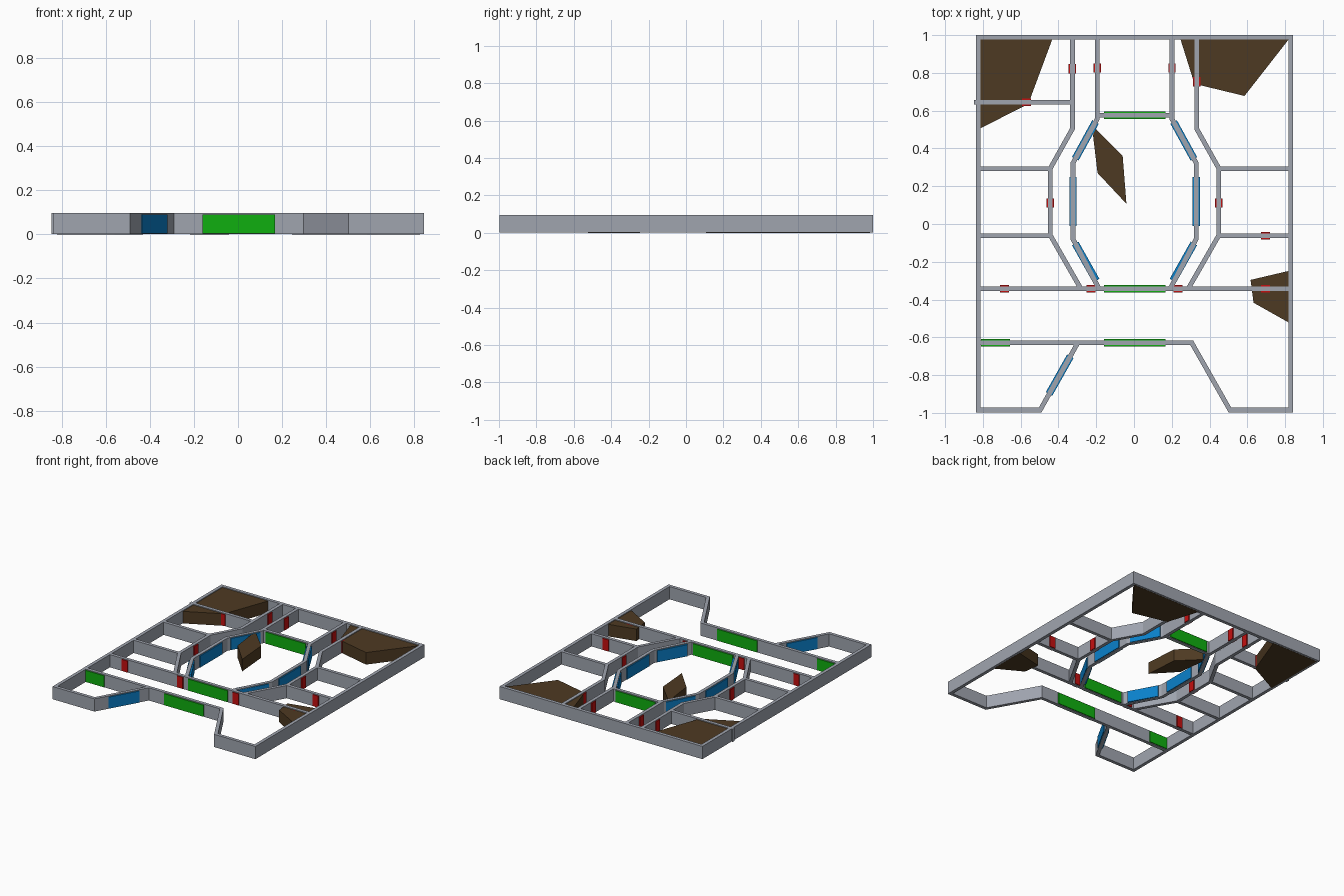
import bpy
import bmesh
from mathutils import Vector

if "Cube" in bpy.data.objects:
    bpy.data.objects.remove(bpy.data.objects["Cube"], do_unlink=True)

WALL_TOP, PANEL_TOP = 0.096, 0.09
THICK, PANEL_THICK = 0.025, 0.039
LEFT, RIGHT, BACK, FRONT = -0.824, 0.83, 0.988, -0.985
HALL, LOBBY = -0.343, -0.628
AXIS = 0.003  # mirror line of the inner rooms


def material(name, rgb):
    m = bpy.data.materials.new(name)
    m.use_nodes = True
    m.diffuse_color = (*rgb, 1)
    m.node_tree.nodes["Principled BSDF"].inputs["Base Color"].default_value = (*rgb, 1)
    return m


GREY = material("wall grey", (0.35, 0.375, 0.43))
GREEN = material("gate green", (0.005, 0.43, 0.005))
BLUE = material("window blue", (0.003, 0.22, 0.6))
RED = material("door red", (0.56, 0.005, 0.005))
BROWN = material("rock brown", (0.076, 0.042, 0.016))


def finish(bm, name, mat):
    bmesh.ops.recalc_face_normals(bm, faces=bm.faces)
    mesh = bpy.data.meshes.new(name)
    bm.to_mesh(mesh)
    bm.free()
    mesh.materials.append(mat)
    bpy.context.collection.objects.link(bpy.data.objects.new(name, mesh))


def strip(name, path, mat=GREY, thick=THICK, z0=0.001, z1=WALL_TOP, closed=False):
    """Upright wall along a path with mitred corners."""
    pts = [Vector(p) for p in path]
    n = len(pts)
    bm = bmesh.new()
    rings = []
    for i, p in enumerate(pts):
        before = pts[i - 1] if i or closed else None
        after = pts[(i + 1) % n] if i < n - 1 or closed else None
        d0 = (p - before).normalized() if before is not None else None
        d1 = (after - p).normalized() if after is not None else d0
        d0 = d0 or d1
        n0, n1 = Vector((-d0.y, d0.x)), Vector((-d1.y, d1.x))
        m = (n0 + n1).normalized()
        off = m * (thick / 2 / m.dot(n0))
        a, b = p + off, p - off
        rings.append([bm.verts.new((*c, z)) for c, z in ((a, z0), (b, z0), (b, z1), (a, z1))])
    for i in range(n if closed else n - 1):
        r, s = rings[i], rings[(i + 1) % n]
        for k in range(4):
            bm.faces.new((r[k], r[k - 1], s[k - 1], s[k]))
    if not closed:
        bm.faces.new(rings[0])
        bm.faces.new(rings[-1])
    finish(bm, name, mat)


def panel(name, a, b, mat):
    strip(name, [a, b], mat, PANEL_THICK, 0.004, PANEL_TOP)


def mirrored(path, side):
    return [(AXIS + side * x, y) for x, y in path]


# Perimeter with the notched front
strip("outer_wall", [(LEFT, FRONT), (-0.497, FRONT), (-0.297, LOBBY), (0.305, LOBBY),
                     (0.508, FRONT), (RIGHT, FRONT), (RIGHT, BACK), (LEFT, BACK)], closed=True)
strip("front_room_wall", [(LEFT, LOBBY), (-0.297, LOBBY)])
strip("hall_wall", [(LEFT, HALL), (RIGHT, HALL)])
strip("side_room_wall", [(-0.846, 0.645), (-0.327, 0.645)])
strip("courtyard_back_wall", [(-0.2, 0.576), (0.206, 0.576)])

# Corridors, courtyard walls and windows on both sides
for side, label in ((-1, "right"), (1, "left")):
    strip(label + "_corridor_wall", mirrored([(0.329, BACK), (0.329, 0.504), (0.446, 0.295),
                                              (0.446, -0.06), (0.284, HALL)], side))
    strip(label + "_courtyard_wall", mirrored([(0.198, BACK), (0.198, 0.556), (0.326, 0.323),
                                               (0.326, -0.08), (0.188, HALL)], side))
    edge = LEFT if side < 0 else RIGHT
    for y, part in ((0.292, "back"), (-0.062, "front")):
        strip(f"{label}_{part}_partition", [(edge, y), (AXIS + side * 0.446, y)])
    for part, a, b in (("back", (0.207, 0.54), (0.314, 0.345)),
                       ("middle", (0.326, 0.25), (0.326, -0.01)),
                       ("front", (0.314, -0.103), (0.203, -0.3))):
        panel(f"{label}_{part}_window", *mirrored([a, b], side), BLUE)
panel("entrance_window", (-0.45, -0.9), (-0.337, -0.7), BLUE)

# Wide gates
for name, x0, x1, y in (("entrance_gate", -0.16, 0.168, LOBBY), ("hall_gate", -0.16, 0.168, HALL),
                        ("courtyard_gate", -0.16, 0.168, 0.576), ("side_gate", -0.81, -0.657, LOBBY)):
    panel(name, (x0, y), (x1, y), GREEN)

# Small doors, first in walls along x, then in walls along y
HALF = 0.024
for x, y in ((-0.686, HALL), (-0.228, HALL), (0.233, HALL), (0.697, HALL),
             (0.697, -0.062), (-0.57, 0.645)):
    panel("door", (x - HALF, y), (x + HALF, y), RED)
for x, y in ((0.449, 0.112), (-0.443, 0.112), (-0.326, 0.822), (-0.195, 0.827),
             (0.201, 0.827), (0.332, 0.753)):
    panel("door", (x, y - HALF), (x, y + HALF), RED)


# Rubble blocks
def rock(name, outline):
    bm = bmesh.new()
    base = bm.faces.new([bm.verts.new((x, y, 0)) for x, y in outline])
    top = bmesh.ops.extrude_face_region(bm, geom=[base], use_keep_orig=True)["geom"]
    bmesh.ops.translate(bm, vec=(0, 0, PANEL_TOP),
                        verts=[v for v in top if isinstance(v, bmesh.types.BMVert)])
    finish(bm, name, BROWN)


rock("back_right_rock", [(-0.82, 0.985), (-0.43, 0.985), (-0.56, 0.635), (-0.82, 0.503)])
rock("back_left_rock", [(0.244, 0.985), (0.825, 0.985), (0.585, 0.678), (0.32, 0.742)])
rock("left_rock", [(0.825, -0.247), (0.617, -0.296), (0.633, -0.417), (0.825, -0.525)])
rock("courtyard_rock", [(-0.205, 0.505), (-0.06, 0.36), (-0.04, 0.107), (-0.193, 0.27), (-0.217, 0.47)])
